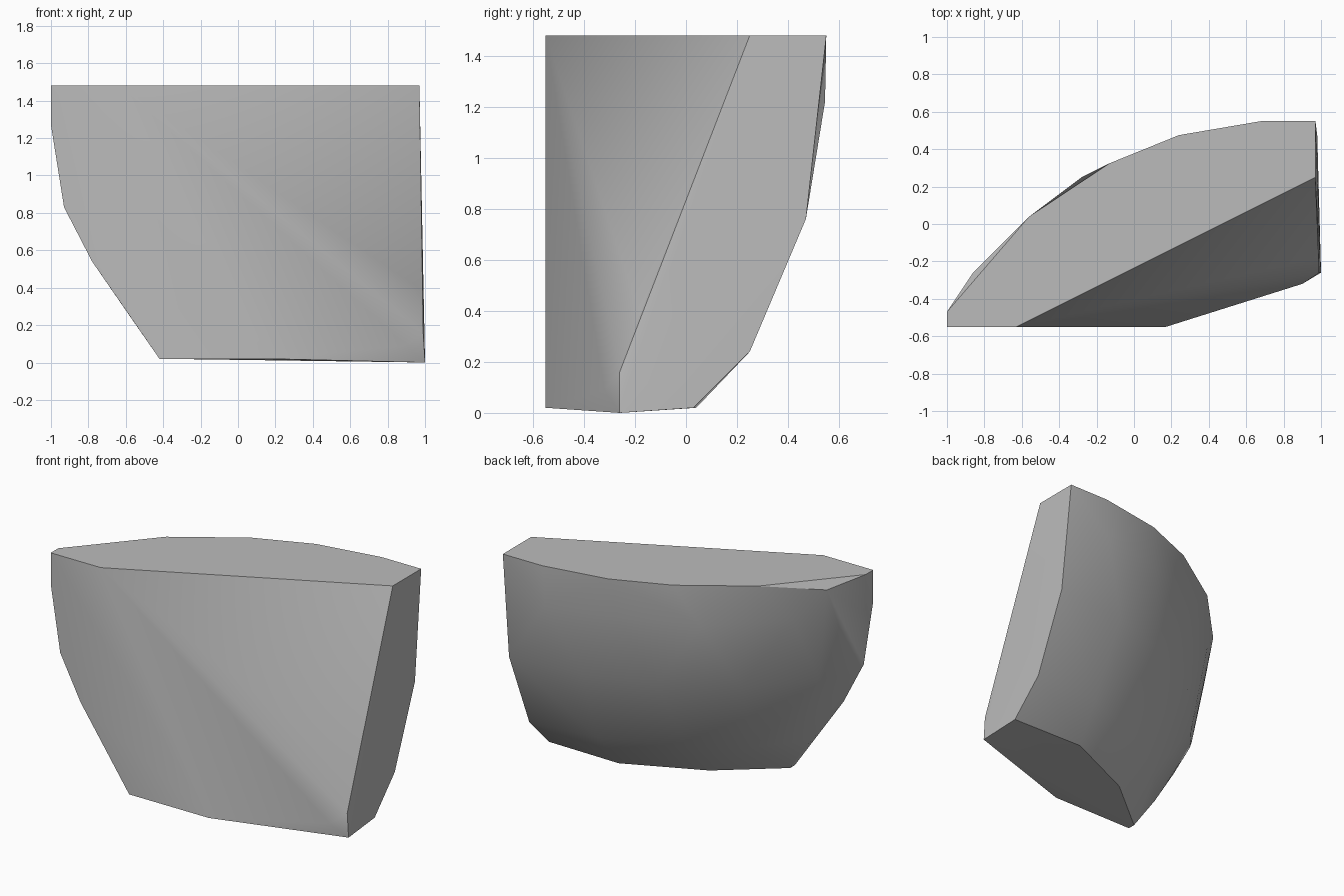
import bpy
import bmesh
import math

default_cube = bpy.data.objects.get("Cube")
if default_cube:
    bpy.data.objects.remove(default_cube, do_unlink=True)


def make_material(name, value):
    """One flat grey, shown in the viewport and in a render."""
    colour = (value, value, value, 1)
    material = bpy.data.materials.new(name)
    material.use_nodes = True
    material.diffuse_color = colour
    material.node_tree.nodes["Principled BSDF"].inputs["Base Color"].default_value = colour
    return material


def hull_object(name, points, material):
    """Wrap a closed convex skin around the points of a part."""
    mesh = bpy.data.meshes.new(name)
    bm = bmesh.new()
    for point in points:
        bm.verts.new(point)
    bmesh.ops.convex_hull(bm, input=bm.verts[:], use_existing_faces=False)
    loose = [vert for vert in bm.verts if not vert.link_faces]
    bmesh.ops.delete(bm, geom=loose, context='VERTS')
    # merge the flat areas (lid, front, end and underside) into single faces
    bmesh.ops.dissolve_limit(bm, angle_limit=math.radians(1),
                             verts=bm.verts[:], edges=bm.edges[:])
    bmesh.ops.recalc_face_normals(bm, faces=bm.faces[:])
    bm.to_mesh(mesh)
    bm.free()
    mesh.materials.append(material)
    obj = bpy.data.objects.new(name, mesh)
    bpy.context.collection.objects.link(obj)
    return obj


FRONT = -.55
TOP = 1.48

# flat lid outline, (x, y)
lid = [(-1, FRONT), (-.63, FRONT), (.97, .25), (.97, .55), (.68, .55),
       (.24, .475), (-.13, .325), (-.56, .04), (-1, -.47)]

# flat right end and its rounded rear edge, (x, y, z)
end = [(.98, .47, .76), (.985, .25, .24), (.99, .03, .02), (1, -.26, 0),
       (.99, -.26, .16), (.98, -.18, .39)]

# flat front with its curved left edge, (x, z)
front = [(-1, 1.27), (-.93, .83), (-.78, .54), (-.42, .02), (.17, .02)]

# bowed back, one contour per height, (x, y)
back = {
    .02: [(.47, .04), (-.04, -.19), (-.42, -.5)],
    .25: [(.5, .22), (-.02, .02), (-.35, -.22), (-.58, -.49)],
    .76: [(.47, .43), (.02, .28), (-.42, .02), (-.75, -.34), (-.89, -.52)],
    1.22: [(.66, .545), (.2, .44), (-.28, .25), (-.7, -.13), (-.97, -.48)],
}

# chipped corners at the front foot and the rear shoulder
chips = [(.9, -.32, .09), (-.86, -.26, 1.42)]

points = [(x, y, TOP) for x, y in lid] + end + chips
points += [(x, FRONT, z) for x, z in front]
for height, contour in back.items():
    points += [(x, y, height) for x, y in contour]

stone_grey = make_material("stone_grey", .5)
chunk = hull_object("stone_chunk", points, stone_grey)

# soft shading on the curved back, crisp rims around the flat cuts
bpy.ops.object.select_all(action='DESELECT')
chunk.select_set(True)
bpy.context.view_layer.objects.active = chunk
bpy.ops.object.shade_smooth_by_angle(angle=math.radians(30))
